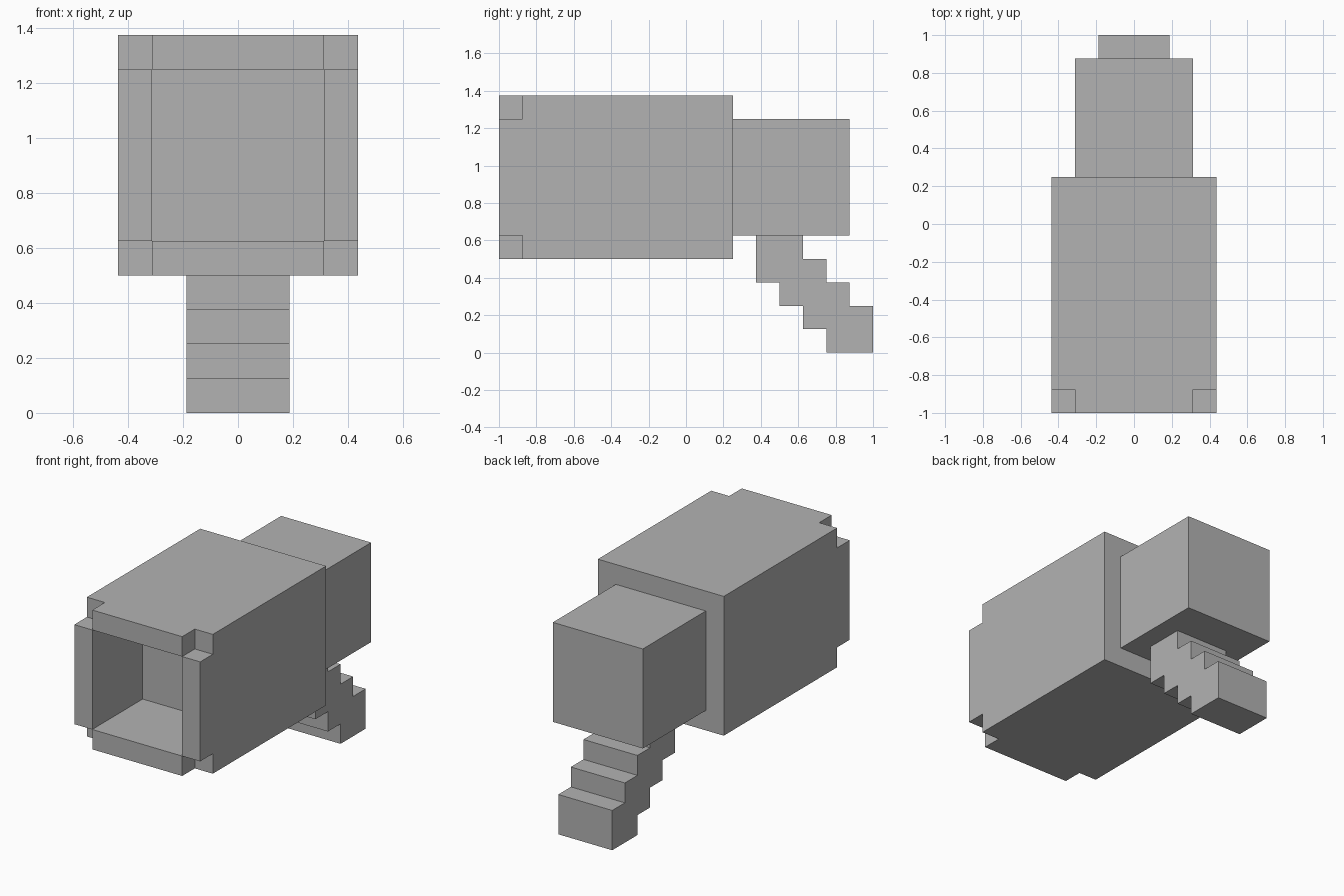
import bpy, bmesh
from mathutils import Vector
from itertools import product

U = 0.125  # block unit

cube = bpy.data.objects.get("Cube")
if cube:
    bpy.data.objects.remove(cube)

# Single grey material
grey = bpy.data.materials.new("plain_grey")
grey.use_nodes = True
tone = (0.45, 0.45, 0.45, 1)
grey.diffuse_color = tone
grey.node_tree.nodes["Principled BSDF"].inputs["Base Color"].default_value = tone


def finish(name, bm):
    """Clean up the mesh and make it an object."""
    bmesh.ops.remove_doubles(bm, verts=bm.verts, dist=0.001)
    bmesh.ops.dissolve_limit(bm, angle_limit=0.01, verts=bm.verts, edges=bm.edges)
    mesh = bpy.data.meshes.new(name)
    bm.to_mesh(mesh)
    bm.free()
    mesh.materials.append(grey)
    obj = bpy.data.objects.new(name, mesh)
    bpy.context.collection.objects.link(obj)
    return obj


def block_shell(name, xs, ys, zs, solid):
    """Outer faces of the grid cells for which solid(i, j, k) holds."""
    cuts = (xs, ys, zs)
    counts = [len(c) - 1 for c in cuts]

    def filled(cell):
        return all(0 <= c < n for c, n in zip(cell, counts)) and solid(*cell)

    bm = bmesh.new()
    for cell in product(*map(range, counts)):
        if not filled(cell):
            continue
        for axis, side in product(range(3), (0, 1)):
            beside = list(cell)
            beside[axis] += 2 * side - 1
            if filled(beside):
                continue
            a, b = (axis + 1) % 3, (axis + 2) % 3
            ring = []
            for da, db in ((0, 0), (1, 0), (1, 1), (0, 1)):
                at = list(cell)
                at[axis] += side
                at[a] += da
                at[b] += db
                ring.append(bm.verts.new(Vector([cuts[n][at[n]] for n in range(3)]) * U))
            bm.faces.new(ring if side else ring[::-1])
    return finish(name, bm)


# Hollow front housing: notched front corners and a square recess
def housing_solid(i, j, k):
    recess = i == 1 and k == 1 and j < 2
    notch = i != 1 and k != 1 and j == 0
    return not (recess or notch)


block_shell("housing", (-3.5, -2.5, 2.5, 3.5), (-8, -7, -4, 2), (4, 5, 10, 11), housing_solid)

# Rear block
block_shell("rear_block", (-2.5, 2.5), (2, 7), (5, 10), lambda i, j, k: True)

# Stepped handle: a staircase of overlapping square blocks
block_shell("stepped_handle", (-1.5, 1.5), range(3, 9), range(0, 6),
            lambda i, j, k: j + k in (3, 4, 5) and (j, k) not in ((0, 5), (5, 0))
            and any(j - s in (0, 1) and k - 3 + s in (0, 1) for s in range(4)))
